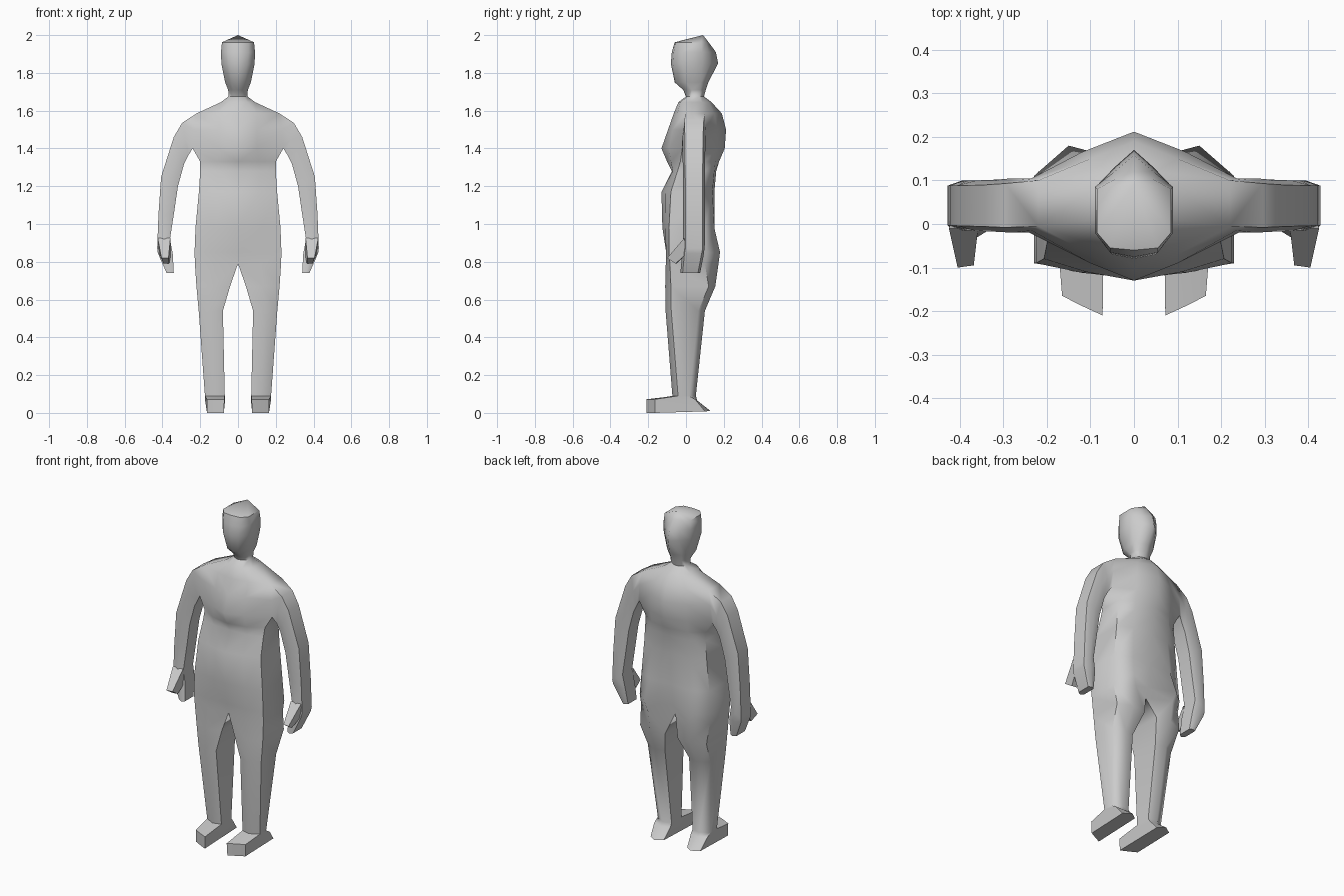
import bpy, bmesh, math

grey = bpy.data.materials.new("light grey")
grey.diffuse_color = (0.6, 0.6, 0.6, 1)

# Half rings of trunk and head: z, front y, front (x, y), side x, side front/back y, back (x, y), back centre y
TRUNK = [
    (.79, -.09, .12, -.107, .228, -.085, .10, .13, .172, .10),
    (.85, -.105, .12, -.105, .23, -.09, .11, .15, .18, .12),
    (.98, -.125, .12, -.112, .225, -.09, .10, .13, .15, .14),
    (1.17, -.13, .11, -.11, .207, -.08, .10, .12, .14, .15),
    (1.28, -.075, .11, -.07, .20, -.045, .10, .12, .15, .16),
    (1.33, -.10, .11, -.08, .20, -.03, .10, .12, .155, .175),
    (1.40, -.13, .10, -.09, .24, -.02, .10, .12, .165, .205),
    (1.50, -.095, .10, -.07, .235, -.015, .105, .12, .165, .212),
    (1.585, -.065, .10, -.045, .22, -.005, .10, .10, .15, .19),
    (1.645, -.04, .05, -.03, .09, .01, .085, .05, .12, .135),
]
HEAD = [
    (1.675, .0, .03, .01, .05, .03, .07, .03, .085, .095),
    (1.71, -.015, .025, -.01, .052, .03, .075, .035, .09, .105),
    (1.75, -.06, .035, -.05, .068, .0, .08, .04, .10, .118),
    (1.85, -.08, .05, -.07, .088, -.02, .085, .045, .13, .17),
    (1.91, -.075, .055, -.065, .09, -.02, .085, .045, .12, .158),
    (1.962, -.06, .055, -.055, .085, -.02, .08, .04, .105, .12),
]
# Leg rings: z, inner x, middle x, outer x, front y, back y
LEG = [(.67, .042, .13, .22, -.11, .155), (.54, .08, .145, .208, -.108, .10),
       (.09, .07, .12, .175, -.072, .052)]
# Arm rings: inner x z, outer x z, front y, back y
ARM = [(.262, 1.365, .296, 1.535, -.02, .105), (.285, 1.32, .34, 1.46, -.018, .102),
       (.318, 1.20, .407, 1.25, -.016, .10), (.34, 1.05, .421, 1.05, -.015, .10),
       (.36, .92, .428, .87, -.015, .10), (.345, .84, .424, .845, -.02, .095),
       (.34, .74, .378, .74, -.03, .075)]


def half_ring(z, yf, x1, y1, w, sf, sb, x4, y4, yb):
    return [(0, yf, z), (x1, y1, z), (w, sf, z), (w, sb, z), (x4, y4, z), (0, yb, z)]


def leg_ring(z, xi, xm, xo, yf, yb):
    return [(xi, yf + .015, z), (xm, yf, z), (xo, yf + .03, z),
            (xo, yb - .035, z), (xm, yb, z), (xi, yb - .015, z)]


def arm_ring(xi, zi, xo, zo, yf, yb):
    xm, zm = (xi + xo) / 2, (zi + zo) / 2
    return [(xi, yf + .012, zi), (xm, yf, zm), (xo, yf + .012, zo),
            (xo, yb - .012, zo), (xm, yb, zm), (xi, yb - .012, zi)]


def loft(bm, start, rings):
    """Extend a closed loop of verts through rings and cap the end."""
    prev = start
    for ring in rings:
        cur = [bm.verts.new(p) for p in ring]
        n = len(cur)
        for i in range(n):
            j = (i + 1) % n
            bm.faces.new((prev[i], prev[j], cur[j], cur[i]))
        prev = cur
    bm.faces.new(prev)


def finish(bm, name):
    bmesh.ops.recalc_face_normals(bm, faces=bm.faces)
    me = bpy.data.meshes.new(name)
    bm.to_mesh(me)
    bm.free()
    me.materials.append(grey)
    ob = bpy.data.objects.new(name, me)
    bpy.context.collection.objects.link(ob)
    bpy.ops.object.select_all(action='DESELECT')
    ob.select_set(True)
    bpy.context.view_layer.objects.active = ob
    bpy.ops.object.shade_smooth_by_angle(angle=math.radians(60))
    mirror = ob.modifiers.new("mirror", 'MIRROR')
    mirror.merge_threshold = .0005
    return ob


# Trunk and head, leaving an opening on the side for the arm
bm = bmesh.new()
rows = [[bm.verts.new(p) for p in half_ring(*r)] for r in TRUNK + HEAD]
for k in range(len(rows) - 1):
    for i in range(5):
        if i == 2 and k in (6, 7):
            continue
        bm.faces.new((rows[k][i], rows[k][i + 1], rows[k + 1][i + 1], rows[k + 1][i]))

# Crown of the head
apex = bm.verts.new((0, .09, 2.0))
for i in range(5):
    bm.faces.new((rows[-1][i], rows[-1][i + 1], apex))

# Leg and foot
foot_top = [(.072, -.21, .072), (.12, -.188, .072), (.165, -.165, .072),
            (.175, .05, .07), (.12, .06, .065), (.068, .05, .07)]
sole = [(.075, -.208, .0), (.12, -.186, .0), (.163, -.163, .0),
        (.165, .10, .008), (.12, .13, .01), (.078, .10, .008)]
loft(bm, rows[0], [leg_ring(*r) for r in LEG] + [foot_top, sole])

# Arm and hand, grown from the side opening
opening = [rows[6][2], rows[7][2], rows[8][2], rows[8][3], rows[7][3], rows[6][3]]
loft(bm, opening, [arm_ring(*r) for r in ARM])
finish(bm, "body")

# Thumbs
bm = bmesh.new()
base = [(.352, .01, .85), (.42, .01, .85), (.425, -.01, .925), (.358, -.01, .925)]
tip = [(.365, -.05, .79), (.395, -.055, .79), (.405, -.10, .82), (.368, -.095, .82)]
start = [bm.verts.new(p) for p in base]
bm.faces.new(start)
loft(bm, start, [tip])
finish(bm, "thumbs")
